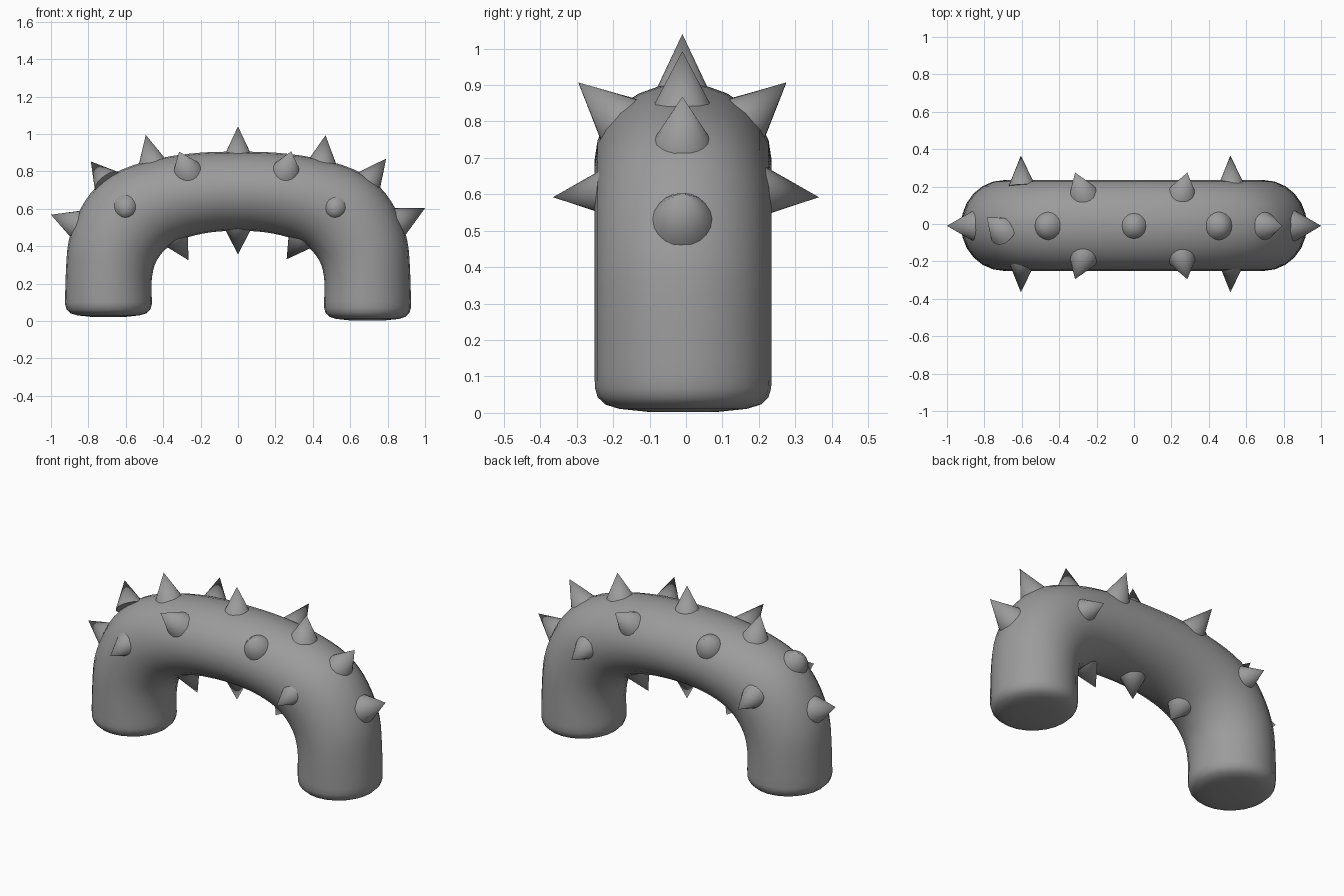
import bpy, bmesh, math
from mathutils import Vector

cube = bpy.data.objects.get("Cube")
if cube:
    bpy.data.objects.remove(cube, do_unlink=True)

grey = bpy.data.materials.new("plain grey")
grey.use_nodes = True
colour = (0.33, 0.33, 0.33, 1)
grey.diffuse_color = colour
grey.node_tree.nodes["Principled BSDF"].inputs["Base Color"].default_value = colour

SIDES = 24
MID_Y = -0.008
HALF_DEPTH = 0.243


def finish(bm, name):
    bmesh.ops.recalc_face_normals(bm, faces=bm.faces)
    mesh = bpy.data.meshes.new(name)
    bm.to_mesh(mesh)
    bm.free()
    obj = bpy.data.objects.new(name, mesh)
    bpy.context.collection.objects.link(obj)
    mesh.materials.append(grey)
    mesh.polygons.foreach_set("use_smooth", [True] * len(mesh.polygons))
    return obj


def smooth_path(pts, steps=3):
    """Catmull-Rom curve through the points."""
    out = []
    for i in range(len(pts) - 1):
        a, b, c, d = (pts[max(0, min(len(pts) - 1, i + k))] for k in (-1, 0, 1, 2))
        for s in range(steps):
            t = s / steps
            out.append(0.5 * (2 * b + (c - a) * t + (2 * a - 5 * b + 4 * c - d) * t * t
                              + (3 * b - a - 3 * c + d) * t ** 3))
    return out + [pts[-1]]


# Arched body: outer and inner outline of one half, as (x, z) pairs
outer = [(.925, .10), (.92, .27), (.905, .43), (.85, .585), (.755, .72), (.62, .81), (.42, .87), (.2, .9)]
inner = [(.46, .10), (.462, .21), (.445, .30), (.405, .365), (.345, .415), (.26, .45), (.16, .472), (.08, .48)]


def both_halves(pts, top):
    right = [Vector(p) for p in pts]
    left = [Vector((-x, z)) for x, z in reversed(pts)]
    return smooth_path(right + [Vector((0, top))] + left)


rings = [((o + i) / 2, (o - i) / 2, HALF_DEPTH)
         for o, i in zip(both_halves(outer, .905), both_halves(inner, .483))]


def foot(ring, bottom):
    """Rounded end rings, from the rim of the foot up to the leg."""
    centre, half, depth = ring
    return [(Vector((centre.x, bottom + dz)), half * s, depth * s)
            for dz, s in ((0, .4), (.008, .72), (.02, .88), (.04, .965), (.065, .995))]


rings = foot(rings[0], .003) + rings + foot(rings[-1], .022)[::-1]
bm = bmesh.new()
loops = []
for centre, half, depth in rings:
    loop = []
    for k in range(SIDES):
        a = math.tau * k / SIDES
        p = centre + half * math.cos(a)
        loop.append(bm.verts.new((p.x, MID_Y + depth * math.sin(a), p.y)))
    loops.append(loop)
for la, lb in zip(loops, loops[1:]):
    for k in range(SIDES):
        n = (k + 1) % SIDES
        bm.faces.new((la[k], la[n], lb[n], lb[k]))
bm.faces.new(loops[0])
bm.faces.new(loops[-1])
finish(bm, "arched_body")


# Spikes: base centre on the skin, then tip; the base is sunk into the body
def spike(name, base, tip, radius=0.066, sink=0.03):
    base, tip = Vector(base), Vector(tip)
    axis = tip - base
    length = axis.length
    foot_radius = radius * (length + sink) / length
    bm = bmesh.new()
    bmesh.ops.create_cone(bm, cap_ends=True, segments=20, radius1=foot_radius,
                          radius2=0, depth=length + sink)
    turn = axis.to_track_quat("Z", "Y").to_matrix()
    middle = tip - axis.normalized() * (length + sink) / 2
    for v in bm.verts:
        v.co = turn @ v.co + middle
    obj = finish(bm, name)
    bpy.ops.object.select_all(action="DESELECT")
    obj.select_set(True)
    bpy.context.view_layer.objects.active = obj
    bpy.ops.object.shade_smooth_by_angle(angle=math.radians(40))


Y = -0.01
spike("top_spike", (0, Y, .9), (0, Y, 1.04))
spike("upper_spike_left", (.452, Y, .868), (.468, Y, .993))
spike("upper_spike_right", (-.463, Y, .865), (-.493, Y, .995))
spike("shoulder_spike_left", (.71, Y, .762), (.792, Y, .868))
spike("shoulder_spike_right", (-.715, -.025, .762), (-.787, .035, .853))
spike("outer_spike_left", (.885, Y, .545), (1, Y, .603))
spike("outer_spike_right", (-.885, Y, .525), (-1, Y, .568))
spike("under_spike_middle", (0, Y, .485), (0, Y, .355))
spike("under_spike_left", (.325, Y, .423), (.26, Y, .33))
spike("under_spike_right", (-.325, Y, .43), (-.265, Y, .325))

for word, side in (("front", -1), ("back", 1)):
    tip_y = Y + side * .285
    spike(f"{word}_upper_spike_left", (.262, Y + side * .19, .82), (.285, tip_y, .907), .064)
    spike(f"{word}_upper_spike_right", (-.28, Y + side * .19, .82), (-.315, tip_y, .905), .064)
    for label, x in (("left", .52), ("right", -.6)):
        spike(f"{word}_side_spike_{label}", (x, side * .235, .605), (x - .005, side * .365, .592), .058)
